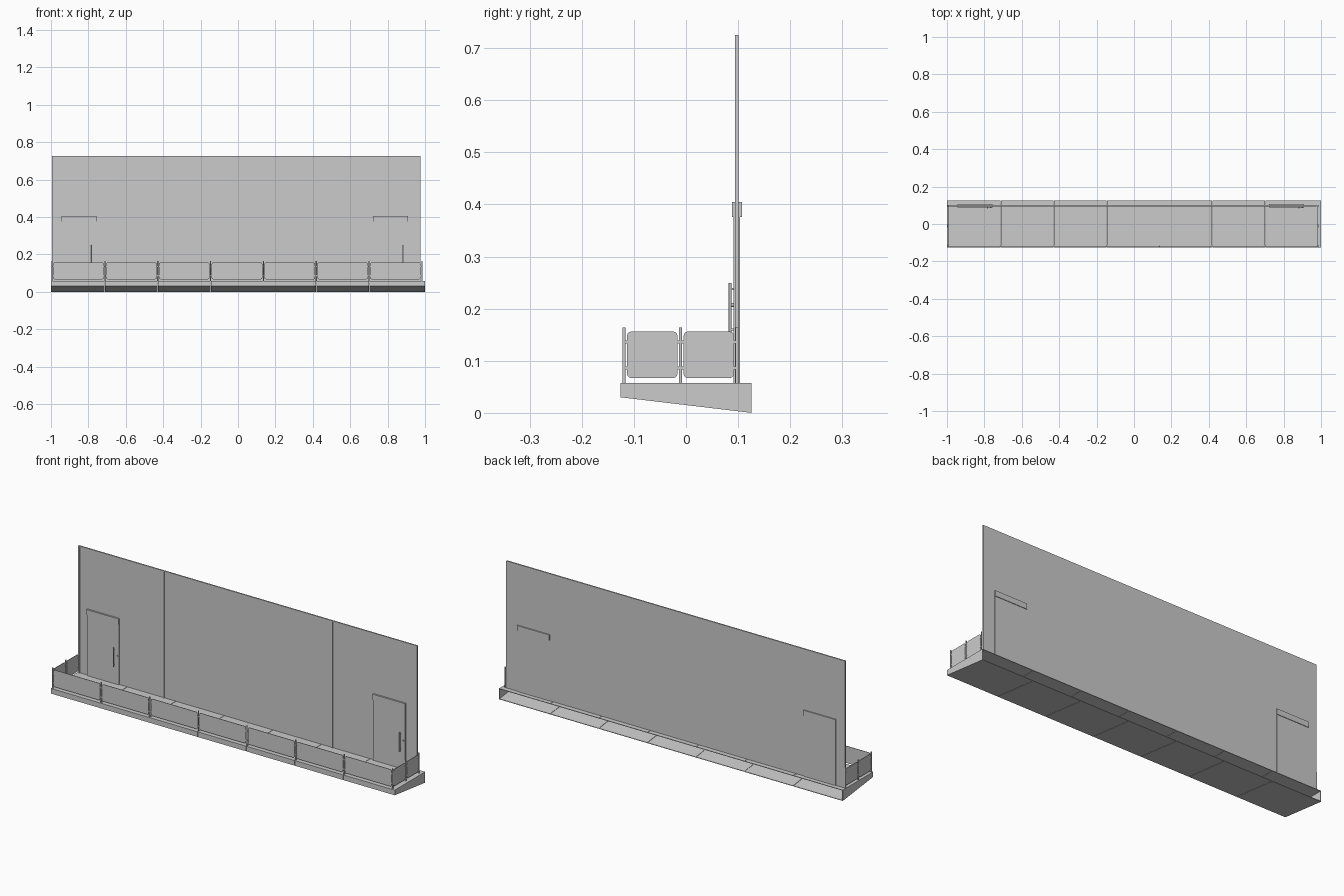
import bpy, bmesh, math
from mathutils import Vector

if "Cube" in bpy.data.objects:
    bpy.data.objects.remove(bpy.data.objects["Cube"])

glass_mat = bpy.data.materials.new("pale_glass")
glass_mat.diffuse_color = (0.72, 0.72, 0.72, 1)
glass_mat.use_nodes = True
glass_mat.node_tree.nodes["Principled BSDF"].inputs["Base Color"].default_value = glass_mat.diffuse_color


def prism(name, pts, axis, lo, hi, mat=None):
    """Extrude a 2D outline: axis 'x' uses (y, z) points, 'y' uses (x, z)."""
    bm = bmesh.new()
    place = (lambda p, d: (d, *p)) if axis == 'x' else (lambda p, d: (p[0], d, p[1]))
    face = bm.faces.new([bm.verts.new(place(p, lo)) for p in pts])
    ext = bmesh.ops.extrude_face_region(bm, geom=[face])
    moved = [v for v in ext['geom'] if isinstance(v, bmesh.types.BMVert)]
    step = Vector((hi - lo, 0, 0)) if axis == 'x' else Vector((0, hi - lo, 0))
    bmesh.ops.translate(bm, verts=moved, vec=step)
    bmesh.ops.recalc_face_normals(bm, faces=bm.faces)
    me = bpy.data.meshes.new(name)
    bm.to_mesh(me)
    bm.free()
    ob = bpy.data.objects.new(name, me)
    bpy.context.collection.objects.link(ob)
    if mat:
        me.materials.append(mat)
    return ob


def box(name, x0, x1, y0, y1, z0, z1):
    return prism(name, [(x0, z0), (x1, z0), (x1, z1), (x0, z1)], 'y', y0, y1)


def rounded(a0, a1, b0, b1, r=0.008, n=4):
    pts = []
    corners = [(a1 - r, b1 - r), (a0 + r, b1 - r), (a0 + r, b0 + r), (a1 - r, b0 + r)]
    for k, (a, b) in enumerate(corners):
        for i in range(n + 1):
            t = math.pi / 2 * (k + i / n)
            pts.append((a + r * math.cos(t), b + r * math.sin(t)))
    return pts


def rod(name, x, y, z0, z1, r):
    bpy.ops.mesh.primitive_cylinder_add(vertices=12, radius=r, depth=z1 - z0,
                                        location=(x, y, (z0 + z1) / 2))
    ob = bpy.context.object
    ob.name = name
    bpy.ops.object.shade_smooth_by_angle()
    return ob


DECK = 0.057
post_x = [-0.994 + i * 0.2825 for i in range(8)]
post_y = [-0.119, -0.0105, 0.098]

# Balcony base: seven wedge shells, open at the back
t = 0.003
shell = [(0.126, DECK), (-0.126, DECK), (-0.126, 0.030), (0.126, 0.0),
         (0.126, t), (-0.126 + t, 0.030 + t), (-0.126 + t, DECK - t), (0.126, DECK - t)]
seams = [-1.0] + [x - 0.0 for x in post_x[1:-1]] + [1.0]
for i in range(7):
    g0 = 0.0 if i == 0 else 0.001
    g1 = 0.0 if i == 6 else 0.001
    prism("base_section", shell, 'x', seams[i] + g0, seams[i + 1] - g1)
for x0, x1 in ((-1.0, -1.0 + t), (1.0 - t, 1.0)):
    prism("base_end_cap", shell[:4], 'x', x0, x1)

# Back wall with slim front mullions and top rail
WL, WR, WT = -0.995, 0.975, 0.725
box("wall", WL, WR, 0.097, 0.101, DECK, WT)
for i in range(5):
    x = WL + 0.004 + i * (WR - WL - 0.008) / 4
    box("wall_mullion", x - 0.004, x + 0.004, 0.094, 0.098, DECK, WT)
box("wall_top_rail", WL, WR, 0.094, 0.101, WT - 0.006, WT)

# Two doors with headers, pull handles and locks
for x0, x1, xh in ((-0.943, -0.757, -0.783), (0.722, 0.908, 0.882)):
    box("door", x0, x1, 0.091, 0.104, DECK, 0.385)
    box("door_header", x0 - 0.001, x1 + 0.001, 0.088, 0.107, 0.376, 0.405)
    rod("door_handle", xh, 0.0845, 0.148, 0.249, 0.0027)
    for z in (0.160, 0.238):
        box("handle_mount", xh - 0.002, xh + 0.002, 0.0845, 0.092, z - 0.002, z + 0.002)
    lock = rod("door_lock", xh + 0.017, 0.089, 0.204, 0.210, 0.004)
    lock.rotation_euler.x = math.pi / 2

# Front railing: posts, glass and clamps
for i, x in enumerate(post_x):
    rod("front_post", x, post_y[0], DECK, 0.164, 0.0032)
    if i == 7:
        break
    nxt = post_x[i + 1]
    prism("front_glass", rounded(x + 0.006, nxt - 0.006, 0.067, 0.156), 'y',
          -0.1205, -0.1175, glass_mat)
    for z in (0.086, 0.136):
        for a in (x, nxt - 0.008):
            box("glass_clamp", a, a + 0.008, -0.1215, -0.1165, z - 0.003, z + 0.003)

# Side railings
for x in (post_x[0], post_x[-1]):
    for i, y in enumerate(post_y):
        if i:
            rod("side_post", x, y, DECK, 0.164, 0.0032)
            y0 = post_y[i - 1]
            prism("side_glass", rounded(y0 + 0.006, y - 0.006, 0.067, 0.156), 'x',
                  x - 0.0015, x + 0.0015, glass_mat)
            for z in (0.086, 0.136):
                for a in (y0, y - 0.008):
                    box("glass_clamp", x - 0.0025, x + 0.0025, a, a + 0.008,
                        z - 0.003, z + 0.003)
